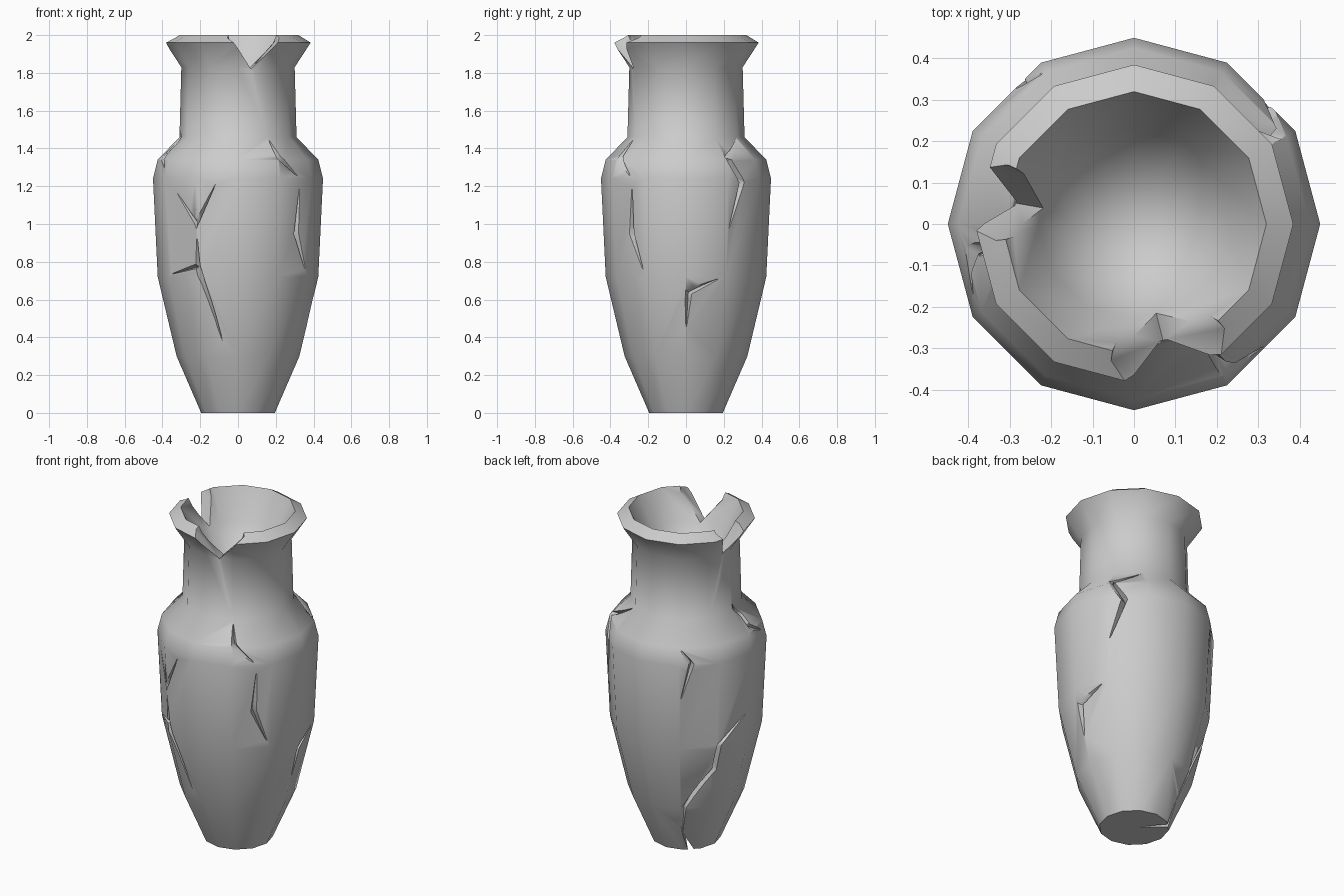
import bpy, bmesh, math
from mathutils import Vector

old = bpy.data.objects.get("Cube")
if old:
    bpy.data.objects.remove(old, do_unlink=True)

SIDES = 12
OUTER = [(0.195, 0), (0.325, 0.30), (0.425, 0.72), (0.45, 1.24), (0.425, 1.34),
         (0.31, 1.46), (0.30, 1.83), (0.385, 1.96)]
INNER = [(0.32, 2.0), (0.23, 1.82), (0.14, 1.70)]

clay = bpy.data.materials.new("grey clay")
clay.use_nodes = True
grey = (0.6, 0.6, 0.6, 1)
clay.diffuse_color = grey
clay.node_tree.nodes["Principled BSDF"].inputs["Base Color"].default_value = grey


def polar(azimuth, radius, z):
    a = math.radians(azimuth)
    return Vector((radius * math.cos(a), radius * math.sin(a), z))


def make_object(name, bm):
    bmesh.ops.recalc_face_normals(bm, faces=bm.faces)
    mesh = bpy.data.meshes.new(name)
    bm.to_mesh(mesh)
    bm.free()
    mesh.materials.append(clay)
    ob = bpy.data.objects.new(name, mesh)
    bpy.context.collection.objects.link(ob)
    return ob


def wall_radius(azimuth, z):
    """Radius of the faceted wall at a given direction and height."""
    r = OUTER[-1][0]
    for (r0, z0), (r1, z1) in zip(OUTER, OUTER[1:]):
        if z <= z1:
            r = r0 + (r1 - r0) * (z - z0) / (z1 - z0)
            break
    half = 180 / SIDES
    return r * math.cos(math.radians(half)) / math.cos(math.radians(azimuth % (2 * half) - half))


def hull_cutter(name, points):
    bm = bmesh.new()
    for p in points:
        bm.verts.new(p)
    bmesh.ops.convex_hull(bm, input=bm.verts)
    return make_object(name, bm)


def rim_notch(name, left, right, apex):
    """Radial wedge through the lip, given by directions and lowest point."""
    over = 2.12
    grow = (over - 1.98) / (1.98 - apex[1])
    left += (left - apex[0]) * grow
    right += (right - apex[0]) * grow
    pts = [polar(a, r, z) for r in (0.08, 0.55)
           for a, z in ((left, over), (right, over), apex)]
    return hull_cutter(name, pts)


def crack_cutter(name, path, steps=5):
    """Tapered V groove along (azimuth, height, half width) points."""
    pts = []
    for p, q in zip(path, path[1:]):
        for i in range(steps):
            pts.append([a + (b - a) * i / steps for a, b in zip(p, q)])
    pts.append(list(path[-1]))
    bm = bmesh.new()
    lift = 0.02
    rings = []
    for i, (az, z, w) in enumerate(pts):
        r = wall_radius(az, z)
        if w == 0:
            rings.append([bm.verts.new(polar(az, r + lift, z))])
            continue
        prev, nxt = pts[max(i - 1, 0)], pts[min(i + 1, len(pts) - 1)]
        along = Vector((math.radians(nxt[0] - prev[0]) * r, nxt[1] - prev[1])).normalized()
        depth = 2.5 * w + 0.003
        wide = w * (depth + lift) / depth
        du, dz = -along.y * wide, along.x * wide
        ring = []
        for s in (1, -1):
            a2, z2 = az + s * math.degrees(du / r), z + s * dz
            ring.append(bm.verts.new(polar(a2, wall_radius(a2, z2) + lift, z2)))
        ring.append(bm.verts.new(polar(az, r - depth, z)))
        rings.append(ring)
    for a, b in zip(rings, rings[1:]):
        for k in range(3):
            m = (k + 1) % 3
            if len(a) == 1:
                bm.faces.new((a[0], b[k], b[m]))
            elif len(b) == 1:
                bm.faces.new((a[k], a[m], b[0]))
            else:
                bm.faces.new((a[k], a[m], b[m]))
                bm.faces.new((a[k], b[m], b[k]))
    return make_object(name, bm)


# Vase body: lathed outside, lip and bowl
bm = bmesh.new()
loops = [[bm.verts.new(polar(360 * i / SIDES, r, z)) for i in range(SIDES)]
         for r, z in OUTER + INNER]
for a, b in zip(loops, loops[1:]):
    for i in range(SIDES):
        j = (i + 1) % SIDES
        bm.faces.new((a[i], a[j], b[j], b[i]))
bm.faces.new(loops[0][::-1])
centre = bm.verts.new((0, 0, 1.66))
for i in range(SIDES):
    bm.faces.new((loops[-1][i], loops[-1][(i + 1) % SIDES], centre))
vase = make_object("vase", bm)

# Broken lip and chipped foot
cutters = [
    rim_notch("front_notch", -90, -60, (-76, 1.82)),
    rim_notch("side_notch", 180, 161, (170, 1.82)),
    hull_cutter("foot_chip", [Vector((0, 0, -0.01)), polar(129, 0.25, -0.01),
                              polar(140, 0.25, -0.01), polar(120, 0.28, 0.15)]),
]

# Cracks in the wall
cracks = {
    "front_fork_left": [(-141, 1.19, 0), (-121, 1.01, .010), (-120, 0.97, 0)],
    "front_fork_right": [(-104, 1.24, 0), (-119, 1.02, .010), (-120, 0.98, 0)],
    "front_long": [(-120, 0.95, 0), (-120, 0.78, .013), (-102, 0.32, 0)],
    "front_branch": [(-150, 0.73, 0), (-122, 0.775, .012), (-118, 0.77, 0)],
    "shoulder_front": [(-60, 1.46, 0), (-58, 1.35, .015), (-41, 1.24, 0)],
    "wall_front": [(-41, 1.23, 0), (-43, 0.95, .016), (-31, 0.73, 0)],
    "wall_left": [(28, 0.72, 0), (2, 0.64, .018), (0, 0.43, 0)],
    "shoulder_back": [(60, 1.46, 0), (32, 1.35, .014), (43, 1.22, .017), (30, 0.94, 0)],
    "shoulder_right": [(180, 1.51, 0), (190, 1.42, .014), (189, 1.36, .016), (206, 1.29, 0)],
    "wall_back": [(120, 1.34, 0), (129, 1.25, .014), (120, 1.0, 0)],
    "back_long": [(180, 0.89, 0), (151, 0.73, .014), (149, 0.57, .013),
                  (123, 0.32, .012), (120, 0.10, 0)],
}
cutters += [crack_cutter(name, path) for name, path in cracks.items()]

for cutter in cutters:
    cutter.hide_render = True
    mod = vase.modifiers.new(cutter.name, 'BOOLEAN')
    mod.operation = 'DIFFERENCE'
    mod.solver = 'EXACT'
    mod.use_self = True
    mod.object = cutter

# Bake the cuts and remove the cutters
graph = bpy.context.evaluated_depsgraph_get()
baked = bpy.data.meshes.new_from_object(vase.evaluated_get(graph))
vase.modifiers.clear()
vase.data = baked
for cutter in cutters:
    bpy.data.objects.remove(cutter, do_unlink=True)

for ob in bpy.context.selected_objects:
    ob.select_set(False)
vase.select_set(True)
bpy.context.view_layer.objects.active = vase
bpy.ops.object.shade_smooth_by_angle(angle=math.radians(58))
